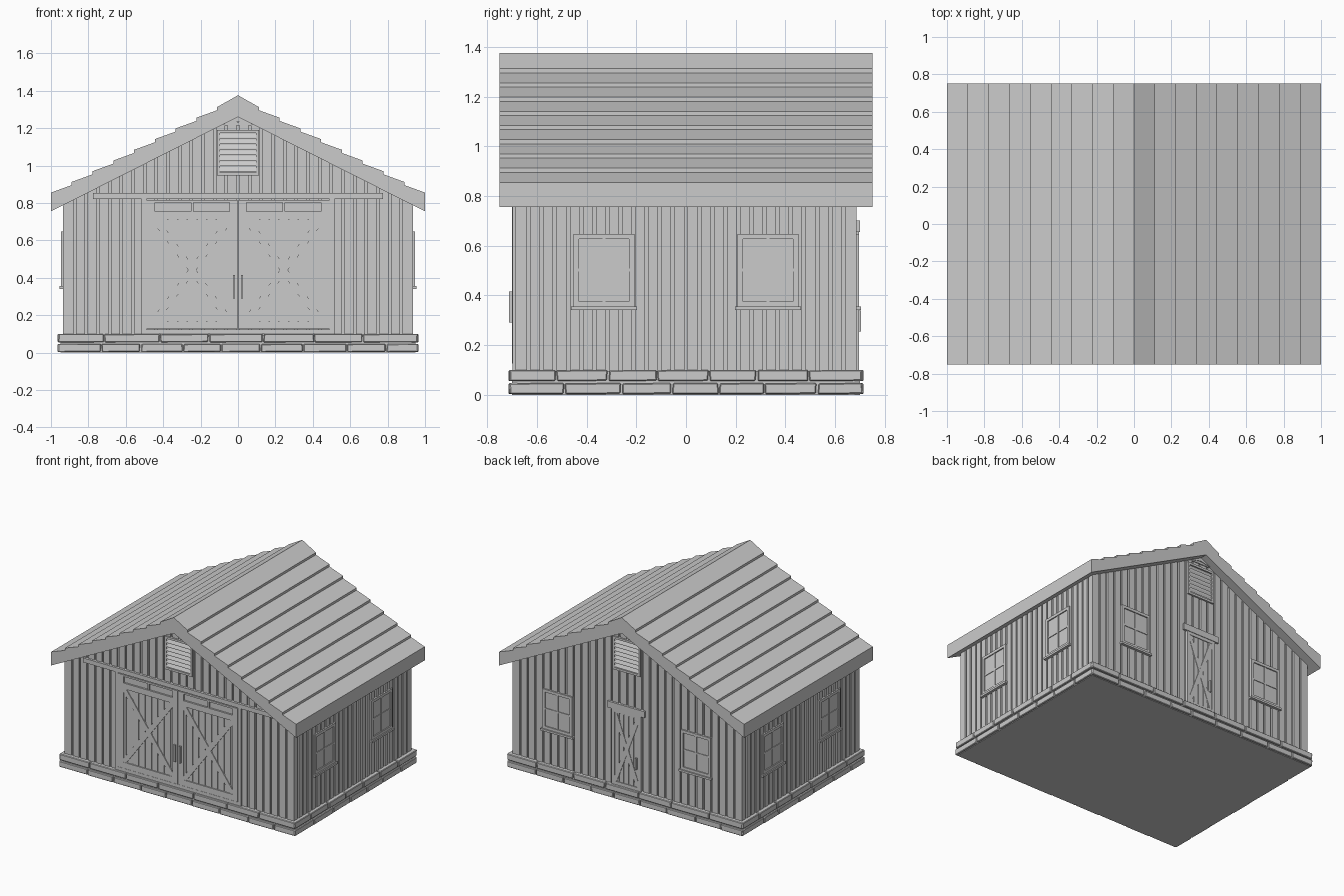
import bpy, bmesh, math, random
from mathutils import Matrix

if "Cube" in bpy.data.objects:
    bpy.data.objects.remove(bpy.data.objects["Cube"])

random.seed(4)
mat = bpy.data.materials.new("plain grey")
mat.diffuse_color = (0.6, 0.6, 0.6, 1)
mat.use_nodes = True
mat.node_tree.nodes["Principled BSDF"].inputs["Base Color"].default_value = mat.diffuse_color

# Wall frames: local (u along the wall, z up, d outward) -> world
BASE = Matrix(((1, 0, 0, 0), (0, 0, -1, 0), (0, 1, 0, 0), (0, 0, 0, 1)))
FRONT, RIGHT, BACK, LEFT = [Matrix.Rotation(math.pi / 2 * i, 4, 'Z') @ BASE for i in range(4)]
ACROSS = Matrix(((0, 0, 1, 0), (1, 0, 0, 0), (0, 1, 0, 0), (0, 0, 0, 1)))  # (z, d) profile run along u
END, SIDE = 0.686, 0.936          # outer board faces of gable and side walls


def roof_under(u):
    return 1.262 - 0.507 * abs(u)


class Part:
    """Collects prisms and boxes into one named object."""
    def __init__(self, name):
        self.name, self.bm = name, bmesh.new()

    def poly(self, m, pts, d0, d1):
        a = [self.bm.verts.new(m @ Matrix.Translation((p[0], p[1], d0)).translation) for p in pts]
        b = [self.bm.verts.new(m @ Matrix.Translation((p[0], p[1], d1)).translation) for p in pts]
        self.bm.faces.new(a[::-1])
        self.bm.faces.new(b)
        n = len(pts)
        for i in range(n):
            j = (i + 1) % n
            self.bm.faces.new((a[i], a[j], b[j], b[i]))

    def box(self, m, u0, u1, z0, z1, d0, d1):
        self.poly(m, [(u0, z0), (u1, z0), (u1, z1), (u0, z1)], d0, d1)

    def bar(self, m, p, q, w, d0, d1):
        dx, dz = q[0] - p[0], q[1] - p[1]
        k = w / 2 / math.hypot(dx, dz)
        nx, nz = -dz * k, dx * k
        self.poly(m, [(p[0] + nx, p[1] + nz), (p[0] - nx, p[1] - nz),
                      (q[0] - nx, q[1] - nz), (q[0] + nx, q[1] + nz)], d0, d1)

    def ring(self, m, u0, u1, z0, z1, w, d0, d1):
        self.box(m, u0, u0 + w, z0, z1, d0, d1)
        self.box(m, u1 - w, u1, z0, z1, d0, d1)
        self.box(m, u0 + w, u1 - w, z0, z0 + w, d0, d1)
        self.box(m, u0 + w, u1 - w, z1 - w, z1, d0, d1)

    def done(self, bevel=0):
        bmesh.ops.recalc_face_normals(self.bm, faces=self.bm.faces)
        me = bpy.data.meshes.new(self.name)
        self.bm.to_mesh(me)
        self.bm.free()
        me.materials.append(mat)
        ob = bpy.data.objects.new(self.name, me)
        bpy.context.collection.objects.link(ob)
        if bevel:
            mod = ob.modifiers.new("bevel", 'BEVEL')
            mod.width, mod.segments = bevel, 1


# Stepped roof, one half per side
p = Part("roof")
for s in (-1, 1):
    pts, z = [(0, 1.26), (0, 1.376)], 1.376
    for i in range(9):
        end = 1.313 - 0.0572 * i
        if i:
            pts.append((s * i / 9, z))
        pts.append((s * (i + 1) / 9, end))
        z = end - 0.017
    pts.append((s, 0.755))
    p.poly(FRONT, pts, -0.75, 0.75)
p.done()

# Wall core behind the boards
p = Part("wall_core")
c, e = SIDE - 0.012, END - 0.012
p.poly(FRONT, [(-c, 0.05), (c, 0.05), (c, roof_under(c) + 0.01), (0, 1.272),
               (-c, roof_under(c) + 0.01)], -e, e)
p.done()

# Vertical wall boards
p = Part("wall_boards")
GAP = 0.007
for m in (FRONT, BACK):
    w = 2 * SIDE / 30
    for i in range(30):
        a, b = -SIDE + w * i + (GAP if i else 0), -SIDE + w * (i + 1) - (GAP if i < 29 else 0)
        p.poly(m, [(a, 0.09), (b, 0.09), (b, roof_under(b) + 0.01), (a, roof_under(a) + 0.01)], e - 0.01, END)
for m in (RIGHT, LEFT):
    w = 2 * END / 26
    for i in range(26):
        a, b = -END + w * i + GAP, -END + w * (i + 1) - GAP
        p.box(m, a, b, 0.09, 0.8, c - 0.01, SIDE)
p.done()

# Stone footing: slab with two staggered courses of blocks
p = Part("footing_slab")
p.box(FRONT, -0.95, 0.95, 0, 0.095, -0.7, 0.7)
p.done()
p = Part("footing_blocks")
for m, half, depth, counts in ((FRONT, 0.963, 0.715, (9, 7)), (BACK, 0.963, 0.715, (9, 7)),
                               (RIGHT, 0.711, 0.965, (7, 7)), (LEFT, 0.711, 0.965, (7, 7))):
    for row, n in enumerate(counts):
        cuts = [-half + 2 * half * i / n for i in range(n + 1)]
        for i in range(1, n):
            cuts[i] += random.uniform(-0.02, 0.02) + (0.03 if row == 0 else -0.02)
        z0, z1 = ((0.003, 0.047), (0.055, 0.1))[row]
        for a, b in zip(cuts, cuts[1:]):
            t, k = random.uniform(-0.002, 0.002), random.uniform(-0.004, 0.004)
            p.poly(m, [(a + 0.003, z0), (b - 0.003 + k, z0 + abs(t)), (b - 0.003, z1), (a + 0.003 + k, z1 - abs(t))],
                   depth - 0.04, depth - random.uniform(0, 0.004))
p.done(0.004)


# Windows with four panes and a sill
def window(name, m, u, d):
    p = Part(name)
    u0, u1, z0, z1 = u - 0.122, u + 0.122, 0.355, 0.648
    p.box(m, u0 + 0.01, u1 - 0.01, z0, z1 - 0.01, d - 0.015, d + 0.002)
    p.ring(m, u0, u1, z0, z1, 0.021, d - 0.012, d + 0.01)
    p.box(m, u - 0.006, u + 0.006, z0 + 0.02, z1 - 0.02, d, d + 0.007)
    p.box(m, u0 + 0.02, u1 - 0.02, 0.496, 0.508, d, d + 0.0065)
    p.box(m, u0 - 0.01, u1 + 0.01, 0.341, 0.356, d - 0.012, d + 0.019)
    p.done()


for name, m, u, d in (("right", RIGHT, 0.33, SIDE), ("left", LEFT, 0.33, SIDE), ("back", BACK, 0.565, END)):
    window(name + "_window_a", m, -u, d)
    window(name + "_window_b", m, u, d)

# Gable vents with sloping slats, and small peak plates
for name, m in (("front", FRONT), ("back", BACK)):
    p = Part(name + "_vent")
    p.ring(m, -0.112, 0.112, 0.947, 1.19, 0.016, END - 0.012, END + 0.012)
    p.box(m, -0.1, 0.1, 0.955, 1.18, END - 0.012, END + 0.001)
    for i in range(7):
        z = 0.967 + i * 0.0295
        p.poly(m @ ACROSS, [(z, END + 0.011), (z + 0.005, END + 0.011), (z + 0.028, END),
                            (z + 0.02, END)], -0.097, 0.097)
    p.done()
    p = Part(name + "_peak_plate")
    p.poly(m, [(-0.09, 1.217), (0, 1.235), (0.09, 1.217), (0, 1.264)], END - 0.01, END + 0.01)
    p.box(m, -0.07, 0.07, 1.215, 1.232, END - 0.01, END + 0.006)
    p.done()

# Front band and door surround
p = Part("front_door_surround")
p.box(FRONT, -0.775, 0.775, 0.821, 0.853, END - 0.01, END + 0.016)
for s in (-1, 1):
    p.box(FRONT, *sorted((s * 0.49, s * 0.515)), 0.1, 0.821, END - 0.01, END + 0.012)
p.box(FRONT, -0.49, 0.49, 0.1, 0.124, END - 0.01, END + 0.012)
p.done()


# Plank panel used by all doors
def planks(p, m, u0, u1, z0, z1, n):
    p.box(m, u0, u1, z0, z1, END - 0.012, END + 0.001)
    w = (u1 - u0) / n
    for i in range(n):
        p.box(m, u0 + w * i + 0.004, u0 + w * (i + 1) - 0.004, z0, z1, END, END + 0.006)


# Double front doors with crossed braces
for name, s in (("left", -1), ("right", 1)):
    p = Part("front_door_" + name)
    a, b = sorted((s * 0.002, s * 0.488))
    i0, i1 = a + 0.043, b - 0.043
    planks(p, FRONT, a + 0.01, b - 0.01, 0.13, 0.73, 9)
    p.box(FRONT, a, b, 0.73, 0.815, END - 0.012, END + 0.001)
    for u0, u1 in ((a, i0), (i1, b)):
        p.box(FRONT, u0, u1, 0.126, 0.815, END, END + 0.014)
    for z0, z1 in ((0.126, 0.17), (0.712, 0.755), (0.802, 0.815)):
        p.box(FRONT, i0, i1, z0, z1, END, END + 0.014)
    mid = (a + b) / 2
    p.box(FRONT, mid - 0.006, mid + 0.006, 0.755, 0.802, END, END + 0.013)
    p.bar(FRONT, (i0, 0.17), (i1, 0.712), 0.034, END, END + 0.012)
    p.bar(FRONT, (i0, 0.712), (i1, 0.17), 0.034, END, END + 0.0115)
    p.done()
    p = Part("front_handle_" + name)
    p.box(FRONT, *sorted((s * 0.015, s * 0.027)), 0.29, 0.415, END + 0.01, END + 0.026)
    p.done()

# Single back door with lintel, crossed braces and handle
p = Part("back_door")
planks(p, BACK, -0.1, 0.1, 0.11, 0.65, 5)
p.ring(BACK, -0.12, 0.12, 0.1, 0.657, 0.025, END - 0.01, END + 0.011)
p.bar(BACK, (-0.095, 0.125), (0.095, 0.632), 0.03, END, END + 0.0095)
p.bar(BACK, (-0.095, 0.632), (0.095, 0.125), 0.03, END, END + 0.009)
p.box(BACK, -0.15, 0.15, 0.655, 0.702, END - 0.01, END + 0.015)
p.done()
p = Part("back_door_handle")
p.box(BACK, 0.075, 0.087, 0.255, 0.34, END + 0.005, END + 0.018)
p.done()
